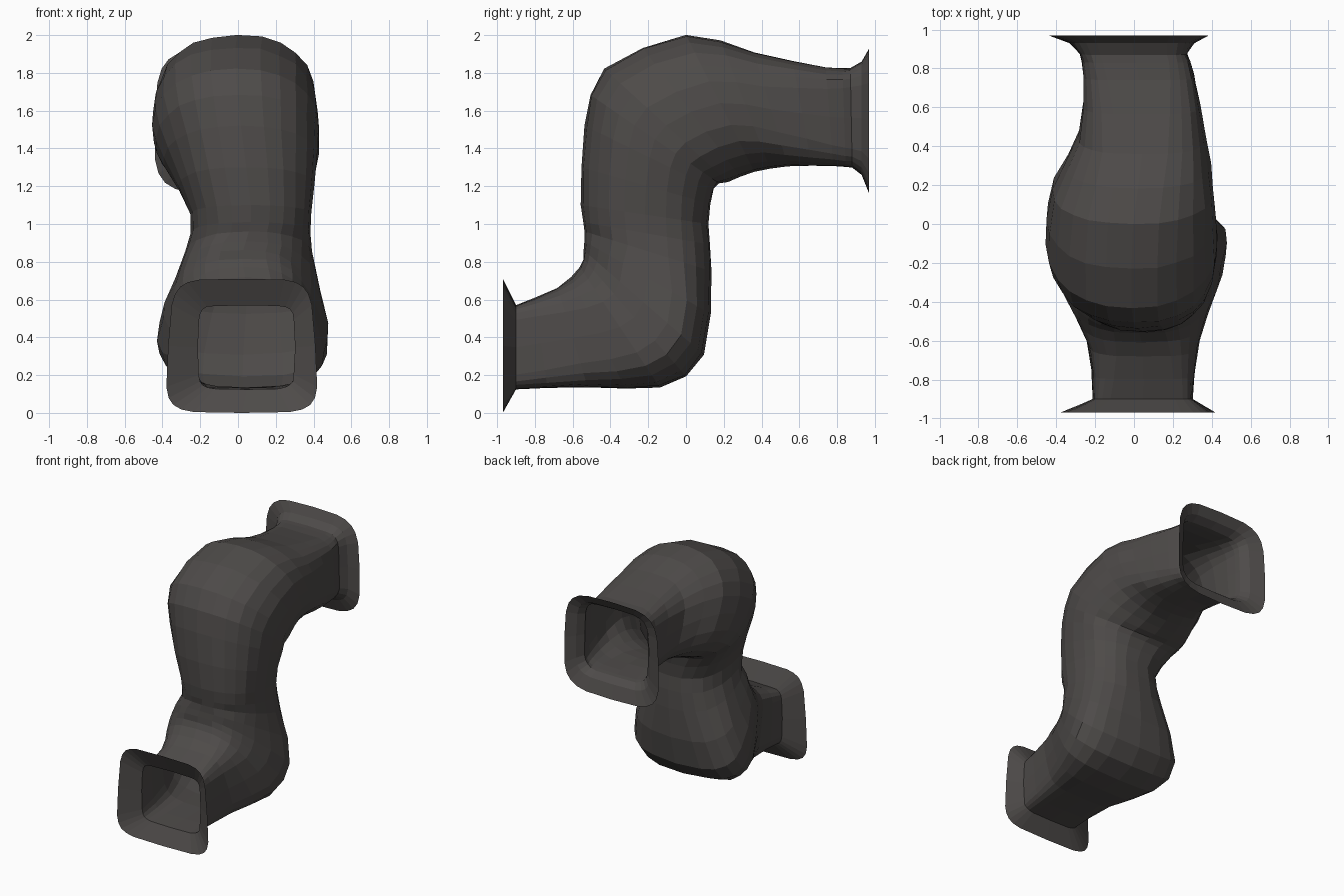
import bpy, bmesh, math, random

if "Cube" in bpy.data.objects:
    bpy.data.objects.remove(bpy.data.objects["Cube"])
random.seed(4)

SIDES = 24

# Duct stations: outer edge (y, z), inner edge (y, z), x min, x max,
# taper (how much narrower the outer edge is)
STATIONS = [
    (-0.90, 0.57, -0.90, 0.125, -0.21, 0.30, 0.0),   # front neck
    (-0.68, 0.66, -0.52, 0.135, -0.24, 0.34, 0.08),
    (-0.56, 0.77, -0.14, 0.138, -0.37, 0.425, 0.22),  # lower bend
    (-0.54, 0.86, 0.092, 0.31, -0.385, 0.44, 0.28),
    (-0.535, 0.96, 0.135, 0.75, -0.28, 0.395, 0.12),
    (-0.555, 1.10, 0.12, 1.00, -0.25, 0.385, 0.0),   # riser
    (-0.535, 1.52, 0.15, 1.185, -0.39, 0.42, 0.06),  # upper bend
    (-0.43, 1.82, 0.22, 1.225, -0.455, 0.43, 0.05),
    (0.0, 2.0, 0.36, 1.28, -0.42, 0.41, 0.0),
    (0.36, 1.91, 0.54, 1.305, -0.285, 0.37, 0.0),
    (0.74, 1.83, 0.78, 1.305, -0.26, 0.31, 0.0),
    (0.87, 1.825, 0.88, 1.30, -0.28, 0.275, 0.0),    # rear neck
]
FRONT_FLANGE = (-0.97, 0.71, -0.97, 0.00, -0.37, 0.41, 0.06)
REAR_FLARE = (0.93, 1.86, 0.93, 1.26, -0.33, 0.31, 0.03)
REAR_FLANGE = (0.97, 1.93, 0.97, 1.16, -0.44, 0.385, 0.03)


def midway(i):
    """Smooth in-between station from its four neighbours."""
    last = len(STATIONS) - 1
    p, a, b, q = (STATIONS[min(max(k, 0), last)] for k in range(i - 1, i + 3))
    return tuple((9 * (s + t) - r - u) / 16 for r, s, t, u in zip(p, a, b, q))


def power(v, n):
    return math.copysign(abs(v) ** (2 / n), v)


def ring(station, wobble, square=None):
    """Section through both edge points: square at the mouths, round in the bends."""
    oy, oz, iy, iz, x0, x1, taper = station
    n = 2.3 + 4 * min(1, abs((oy + iy) / 2 / 0.93)) ** 2.5
    if iz < 0.6:
        n += 0.5
    n = square or n
    pts = []
    for i in range(SIDES):
        a = 2 * math.pi * i / SIDES
        s, c = power(math.sin(a), n), power(math.cos(a), n)
        k = 1 + random.uniform(-wobble, wobble)
        t = 0.5 + 0.5 * s * k
        half = (x1 - x0) / 2 * (1 - taper * s)
        pts.append(((x0 + x1) / 2 + half * c * k,
                    iy + (oy - iy) * t, iz + (oz - iz) * t))
    return pts


# Loft the open-ended duct with its flared flanges
bm = bmesh.new()
path = []
for i, s in enumerate(STATIONS[:-1]):
    path += [s, midway(i)]
path.append(STATIONS[-1])
sections = [ring(FRONT_FLANGE, 0, 5.5)]
sections += [ring(s, 0.012) for s in path]
sections += [ring(REAR_FLARE, 0, 5), ring(REAR_FLANGE, 0, 4.2)]
rings = [[bm.verts.new(p) for p in sec] for sec in sections]
for a, b in zip(rings, rings[1:]):
    for i in range(SIDES):
        j = (i + 1) % SIDES
        bm.faces.new((a[i], a[j], b[j], b[i]))
bmesh.ops.recalc_face_normals(bm, faces=bm.faces)
mesh = bpy.data.meshes.new("bent_duct")
bm.to_mesh(mesh)
bm.free()
duct = bpy.data.objects.new("bent_duct", mesh)
bpy.context.collection.objects.link(duct)

# Single dark warm grey
grey = bpy.data.materials.new("dark warm grey")
grey.diffuse_color = (0.075, 0.069, 0.066, 1)
grey.use_nodes = True
grey.node_tree.nodes["Principled BSDF"].inputs["Base Color"].default_value = grey.diffuse_color
mesh.materials.append(grey)
